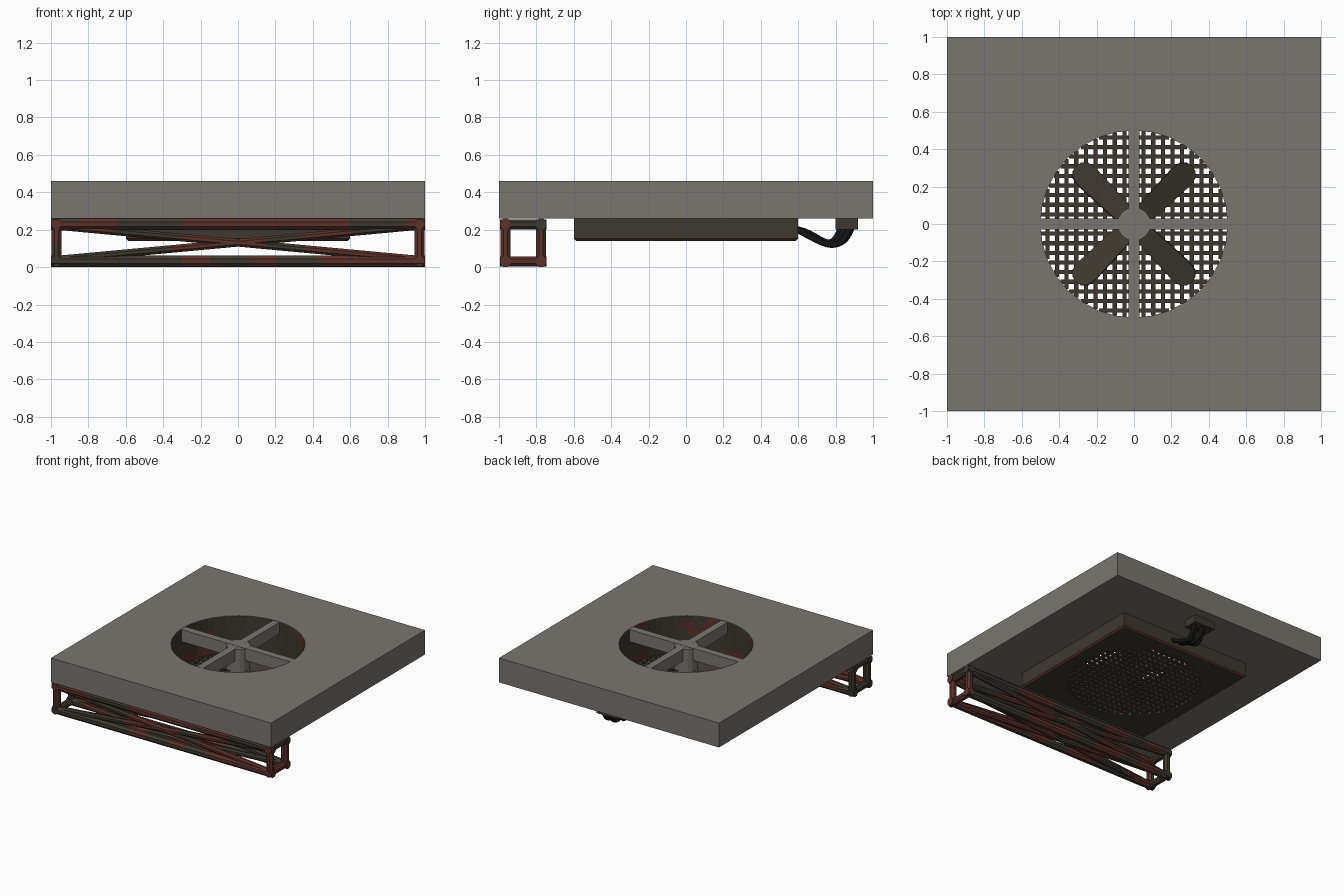
import bpy, bmesh, math
from mathutils import Vector, Matrix, noise

if "Cube" in bpy.data.objects:
    bpy.data.objects.remove(bpy.data.objects["Cube"])


def mat(name, col):
    m = bpy.data.materials.new(name)
    m.diffuse_color = (*col, 1)
    m.use_nodes = True
    m.node_tree.nodes["Principled BSDF"].inputs["Base Color"].default_value = m.diffuse_color
    return m


CONCRETE = mat("concrete_grey", (0.195, 0.178, 0.162))
METAL = mat("dark_metal", (0.048, 0.040, 0.029))
RUST = mat("rust_red", (0.100, 0.032, 0.024))
BLACK = mat("cable_black", (0.007, 0.007, 0.007))


def finish(name, bm, mats, smooth=False):
    bmesh.ops.recalc_face_normals(bm, faces=bm.faces)
    me = bpy.data.meshes.new(name)
    bm.to_mesh(me)
    bm.free()
    for m in mats:
        me.materials.append(m)
    for p in me.polygons:
        p.use_smooth = smooth
    ob = bpy.data.objects.new(name, me)
    bpy.context.collection.objects.link(ob)
    return ob


def rusty(bm, scale=4.0, level=0.05):
    # patchy rust chosen by noise at each face centre
    for f in bm.faces:
        if noise.noise(f.calc_center_median() * scale + Vector((3.1, 7.7, 1.3))) > level:
            f.material_index = 1


def box(bm, x0, x1, y0, y1, z0, z1):
    m = Matrix.Translation(((x0 + x1) / 2, (y0 + y1) / 2, (z0 + z1) / 2)) @ \
        Matrix.Diagonal((x1 - x0, y1 - y0, z1 - z0, 1))
    return bmesh.ops.create_cube(bm, size=1, matrix=m)["verts"]


def sweep(bm, pts, r, sides=8):
    # tube along a list of points
    rings = []
    for i, p in enumerate(pts):
        d = (pts[min(i + 1, len(pts) - 1)] - pts[max(i - 1, 0)]).normalized()
        ref = Vector((1, 0, 0)) if abs(d.x) < 0.7 else Vector((0, 0, 1))
        u = d.cross(ref).normalized()
        v = d.cross(u)
        ang = [math.tau * (k + 0.5) / sides for k in range(sides)]
        rings.append([bm.verts.new(p + (u * math.cos(a) + v * math.sin(a)) * r) for a in ang])
    for a, b in zip(rings, rings[1:]):
        for k in range(sides):
            n = (k + 1) % sides
            bm.faces.new((a[k], a[n], b[n], b[k]))
    bm.faces.new(rings[0])
    bm.faces.new(rings[-1])


def bar(bm, a, b, r):
    a, b = Vector(a), Vector(b)
    n = max(3, int((b - a).length / 0.05))
    sweep(bm, [a.lerp(b, i / n) for i in range(n + 1)], r)


def holed_plate(bm, half, r, z0, z1, bevel=0.0, n=32):
    # square block with a round opening; profile runs inside to outside
    prof = [(r, z1, 0), (half, z1, 1), (half, z0 + bevel, 1), (half - bevel, z0, 1), (r, z0, 0)]
    if not bevel:
        prof.pop(2)
    cols = []
    for i in range(n):
        c, s = math.cos(math.tau * i / n), math.sin(math.tau * i / n)
        k = 1 / max(abs(c), abs(s))
        cols.append([bm.verts.new((c * d * (k if sq else 1), s * d * (k if sq else 1), z))
                     for d, z, sq in prof])
    for i in range(n):
        a, b = cols[i], cols[(i + 1) % n]
        for j in range(len(prof)):
            m = (j + 1) % len(prof)
            f = bm.faces.new((a[j], b[j], b[m], a[m]))
            f.material_index = 1 if bevel and j == 2 else 0


# concrete slab with round opening
bm = bmesh.new()
holed_plate(bm, 1.0, 0.5, 0.26, 0.46)
finish("ceiling_slab", bm, [CONCRETE])

# metal housing under the slab
bm = bmesh.new()
holed_plate(bm, 0.6, 0.5, 0.14, 0.262, 0.012)
finish("fan_housing", bm, [METAL, RUST])

# rusty lining of the opening
bm = bmesh.new()
rows = 6
rings = [[bm.verts.new((0.496 * math.cos(math.tau * i / 64), 0.496 * math.sin(math.tau * i / 64),
                        0.145 + 0.314 * j / rows)) for i in range(64)] for j in range(rows + 1)]
for a, b in zip(rings, rings[1:]):
    for i in range(64):
        n = (i + 1) % 64
        bm.faces.new((a[i], b[i], b[n], a[n]))
rusty(bm, 4.0, 0.12)
lining = finish("shaft_lining", bm, [METAL, RUST])
lining.data.flip_normals()

# cross bars and hub holding the fan
bm = bmesh.new()
box(bm, -0.5, 0.5, -0.03, 0.03, 0.36, 0.459)
box(bm, -0.03, 0.03, -0.5, 0.5, 0.36, 0.458)
bmesh.ops.create_cone(bm, cap_ends=True, segments=16, radius1=0.09, radius2=0.09, depth=0.235,
                      matrix=Matrix.Translation((0, 0, 0.3395)))
finish("fan_support", bm, [CONCRETE])

# four pitched blades with rounded tips
bm = bmesh.new()
for q in range(4):
    outline = [(0.05, -0.055), (0.36, -0.07)]
    outline += [(0.37 + 0.07 * math.cos(a), 0.07 * math.sin(a))
                for a in [math.radians(d) for d in range(-60, 61, 30)]]
    outline += [(0.36, 0.07), (0.05, 0.055)]
    m = Matrix.Translation((0, 0, 0.25)) @ Matrix.Rotation(math.radians(45 + 90 * q), 4, 'Z') @ \
        Matrix.Rotation(math.radians(20), 4, 'X')
    f = bm.faces.new([bm.verts.new(m @ Vector((x, y, -0.006))) for x, y in outline])
    up = bmesh.ops.extrude_face_region(bm, geom=[f])["geom"]
    for v in up:
        if isinstance(v, bmesh.types.BMVert):
            v.co += m.to_3x3() @ Vector((0, 0, 0.012))
finish("fan_blades", bm, [METAL])

# protective wire grille
bm = bmesh.new()
for i in range(-9, 10):
    t = i * 0.0515
    h = math.sqrt(0.5 ** 2 - t * t)
    box(bm, t - 0.011, t + 0.011, -h, h, 0.145, 0.16)
    box(bm, -h, h, t - 0.011, t + 0.011, 0.147, 0.162)
finish("safety_grille", bm, [METAL])

# lattice girder along the front edge
bm = bmesh.new()
YS, ZS, E = (-0.965, -0.775), (0.031, 0.229), 0.97
for y in YS:
    for z in ZS:
        bar(bm, (-1, y, z), (1, y, z), 0.033)
    for s in (-1, 1):
        bar(bm, (s * E, y, 0.01), (s * E, y, 0.25), 0.029)
        bar(bm, (-s * E, y, 0.04), (s * E, y, 0.22), 0.022)
for z in ZS:
    for s in (-1, 1):
        bar(bm, (s * E, -0.995, z), (s * E, -0.745, z), 0.029)
        bar(bm, (-s * E, YS[0], z), (s * E, YS[1], z), 0.022)
rusty(bm, 4.5, 0.02)
girder = finish("lattice_girder", bm, [METAL, RUST])

# junction box at the back
bm = bmesh.new()
box(bm, -0.02, 0.17, 0.80, 0.92, 0.20, 0.262)
finish("junction_box", bm, [METAL])

# sagging cables from housing to junction box
bm = bmesh.new()
for x0, x1, y1, dip in ((0.03, 0.02, 0.83, 0.11), (0.06, 0.07, 0.89, 0.075),
                        (0.09, 0.10, 0.85, 0.10), (0.12, 0.14, 0.88, 0.06)):
    a, d = Vector((x0, 0.58, 0.205)), Vector((x1, y1, 0.22))
    b, c = Vector((x0, 0.72, 0.22)), Vector((x1, y1 - 0.02, 0.04))
    b.z -= 0.2 - dip
    b.z += 0.06
    c.y -= 0.04
    pts = []
    for i in range(15):
        t = i / 14
        s = 1 - t
        pts.append(a * s ** 3 + b * 3 * s * s * t + c * 3 * s * t * t + d * t ** 3)
    sweep(bm, pts, 0.017)
finish("power_cables", bm, [BLACK], True)
